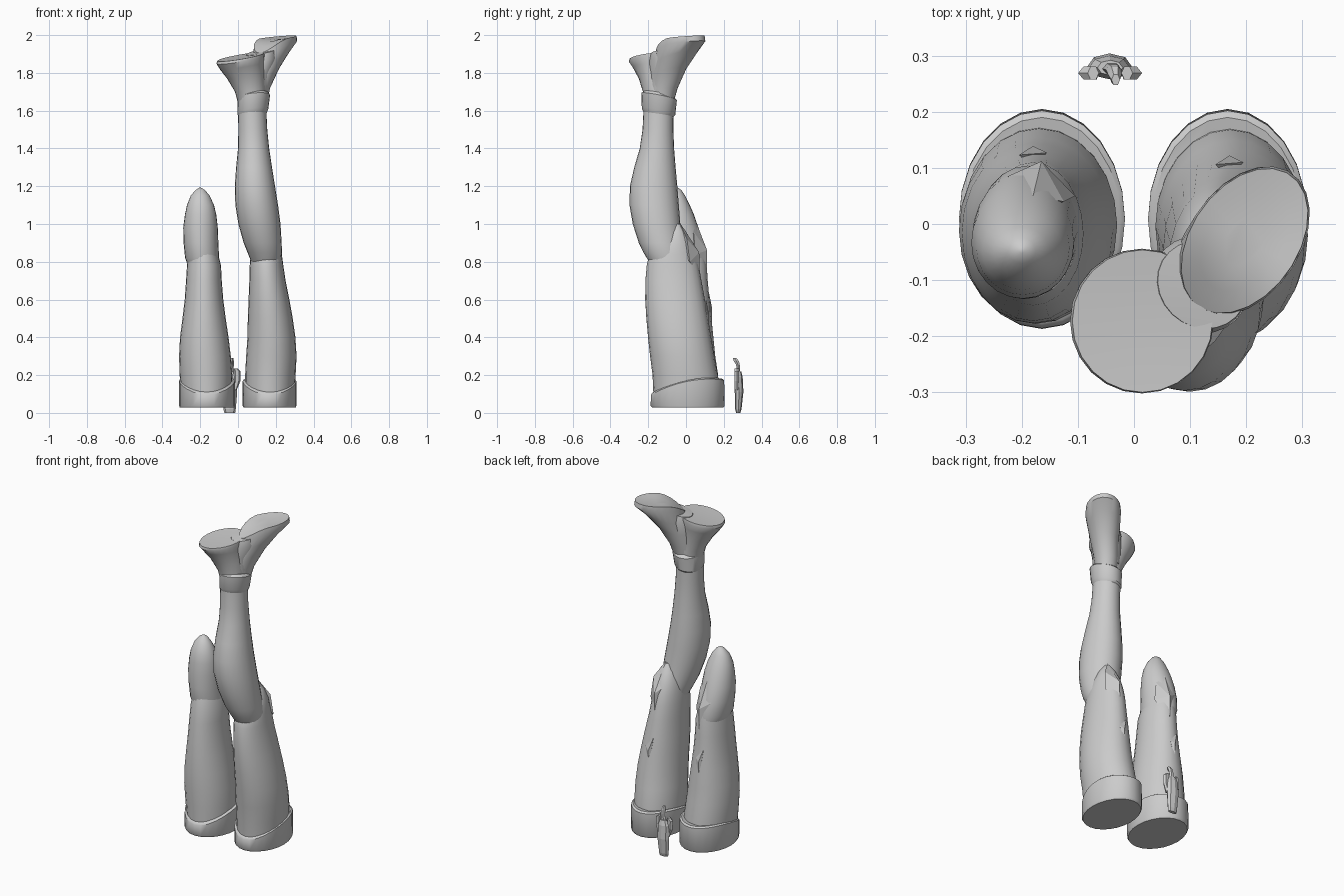
import bpy, bmesh
from math import sin, cos, pi, radians
from mathutils import Vector


def ell(cx, cy, z, a, b, rot=0, sx=0, sy=0, n=24):
    """Elliptical ring, optionally rotated and with sloped height."""
    pts = []
    r = radians(rot)
    for i in range(n):
        t = 2 * pi * i / n - r
        u, v = a * cos(t), b * sin(t)
        x, y = u * cos(r) - v * sin(r), u * sin(r) + v * cos(r)
        pts.append(Vector((cx + x, cy + y, z + sx * x + sy * y)))
    return pts


def box(z, x0, x1, y0, y1, sx=0, sy=0, n=24):
    """Elliptical ring given by its extents."""
    return ell((x0 + x1) / 2, (y0 + y1) / 2, z, (x1 - x0) / 2, (y1 - y0) / 2, 0, sx, sy, n)


def sag(ring, cx, k):
    """Raise the sides of a ring so its middle dips."""
    return [Vector((p.x, p.y, p.z + k * (p.x - cx) ** 2)) for p in ring]


def curl(ring):
    """Bend the rear of the toe sole down towards the arch."""
    out = []
    for p in ring:
        u = (p.x - .2) * .574 + (p.y + .03) * .819
        out.append(Vector((p.x, p.y, p.z - 3.2 * max(0, -u) ** 2)))
    return out


def finish(name, bm, angle):
    bmesh.ops.recalc_face_normals(bm, faces=bm.faces)
    me = bpy.data.meshes.new(name)
    bm.to_mesh(me)
    bm.free()
    ob = bpy.data.objects.new(name, me)
    bpy.context.collection.objects.link(ob)
    if angle:
        bpy.ops.object.select_all(action='DESELECT')
        ob.select_set(True)
        bpy.context.view_layer.objects.active = ob
        bpy.ops.object.shade_smooth_by_angle(angle=radians(angle))
    return ob


def loft(name, rings, angle=40):
    bm = bmesh.new()
    vs = [[bm.verts.new(p) for p in r] for r in rings]
    n = len(rings[0])
    for a, b in zip(vs, vs[1:]):
        for i in range(n):
            j = (i + 1) % n
            bm.faces.new((a[i], a[j], b[j], b[i]))
    bm.faces.new(vs[0])
    bm.faces.new(vs[-1])
    return finish(name, bm, angle)


def plate(name, outline, peak, depth):
    """Faceted pad: outline with a raised centre and a sunk back."""
    bm = bmesh.new()
    o = [bm.verts.new(p) for p in outline]
    p = bm.verts.new(peak)
    q = bm.verts.new((peak[0], peak[1] - depth, peak[2]))
    for i in range(len(o)):
        j = (i + 1) % len(o)
        bm.faces.new((o[i], o[j], p))
        bm.faces.new((o[j], o[i], q))
    return finish(name, bm, 0)


# Cuffs around the base of both thighs
for name, x0, x1 in (("left_cuff", -.312, -.016), ("right_cuff", .025, .309)):
    c = (x0 + x1) / 2
    loft(name, [box(.028, x0 + .004, x1 - .004, -.18, .197),
                box(.038, x0, x1, -.187, .205),
                sag(box(.135, x0, x1, -.186, .202, 0, .2), c, 1.6),
                sag(box(.145, x0 + .008, x1 - .008, -.176, .19, 0, .2), c, 1.6)])

# Left thigh, tapering up to the knee
loft("left_thigh", [box(*s) for s in (
    (.035, -.295, -.035, -.17, .18), (.2, -.309, -.03, -.174, .17),
    (.3, -.312, -.038, -.178, .155), (.4, -.307, -.05, -.177, .145),
    (.5, -.294, -.065, -.173, .135), (.6, -.282, -.078, -.165, .124),
    (.7, -.275, -.086, -.155, .115), (.78, -.27, -.09, -.145, .11),
    (.84, -.262, -.105, -.13, .1))])

# Rounded stump of the folded left knee
loft("left_knee", [box(*s) for s in (
    (.78, -.265, -.1, -.12, .105), (.82, -.28, -.1, -.132, .104),
    (.9, -.288, -.104, -.134, .09), (.98, -.29, -.107, -.133, .066),
    (1.05, -.281, -.115, -.126, .042), (1.1, -.27, -.127, -.117, .02),
    (1.15, -.25, -.15, -.095, -.005), (1.18, -.225, -.175, -.07, -.025),
    (1.192, -.205, -.195, -.052, -.042))])

# Right thigh, closing over the knee joint
loft("right_thigh", [box(*s) for s in (
    (.035, .04, .295, -.17, .18), (.2, .038, .305, -.177, .168),
    (.3, .043, .31, -.19, .15), (.4, .05, .304, -.201, .133),
    (.5, .052, .29, -.21, .117), (.6, .056, .272, -.216, .1),
    (.7, .06, .252, -.215, .082), (.78, .062, .24, -.208, .068),
    (.84, .068, .232, -.195, .053), (.9, .08, .222, -.15, .033),
    (.96, .105, .2, -.1, 0), (1.0, .135, .17, -.07, -.03))])

# Right calf rising from the bent knee to the ankle
loft("right_calf", [box(*s) for s in (
    (.8, .07, .225, -.195, 0), (.85, .05, .233, -.226, -.01),
    (.9, .03, .231, -.25, -.018), (1., .002, .225, -.282, -.03),
    (1.1, -.014, .212, -.299, -.038), (1.2, -.017, .196, -.297, -.046),
    (1.3, -.01, .18, -.274, -.055), (1.4, 0, .165, -.245, -.063),
    (1.5, .002, .155, -.23, -.067), (1.6, 0, .15, -.225, -.066))])

# Folded collar around the ankle
loft("ankle_collar", [
    box(1.575, .004, .15, -.222, -.07, .1, -.15),
    box(1.595, -.004, .16, -.234, -.057, .15, -.2),
    box(1.675, -.001, .17, -.236, -.048, .1, -.2),
    box(1.69, .012, .158, -.218, -.066, .1, -.2)], 35)

# Heel flaring out to a tilted sole
loft("heel", [
    ell(.075, -.145, 1.62, .07, .075), ell(.066, -.148, 1.7, .082, .08),
    ell(.042, -.158, 1.77, .1, .092), ell(.022, -.168, 1.835, .116, .114, 0, .16, .05),
    ell(.014, -.173, 1.87, .128, .129, 0, .17, .09),
    ell(.015, -.173, 1.885, .125, .127, 0, .17, .1),
    ell(.015, -.173, 1.881, .06, .06, 0, .17, .1)])

# Front of the foot, sole facing up and curling down at the rear
loft("toe", [
    ell(.092, -.13, 1.64, .065, .06, 55), ell(.1, -.118, 1.72, .078, .066, 55),
    ell(.135, -.09, 1.8, .1, .074, 55, .25, .2),
    ell(.17, -.055, 1.88, .127, .088, 55, .25, .2)] + [curl(r) for r in (
    ell(.197, -.03, 1.953, .147, .098, 55, .09, .08),
    ell(.197, -.03, 1.985, .143, .095, 55, .07, .06),
    ell(.197, -.03, 1.98, .1, .065, 55, .07, .06),
    ell(.197, -.03, 1.977, .05, .03, 55, .07, .06))])

# Arch bridging heel and toe
loft("arch", [
    ell(.085, -.13, 1.7, .075, .07, 50), ell(.1, -.115, 1.8, .085, .078, 50),
    ell(.118, -.108, 1.87, .085, .09, 50, .15, .1),
    ell(.122, -.108, 1.912, .075, .083, 50, .2, .15),
    ell(.122, -.108, 1.914, .04, .04, 50, .2, .15)], 50)

# Faceted knee pads on the back-facing knees
plate("left_knee_pad", [(-.165, .11, .7), (-.105, .05, .84), (-.125, .04, .96),
                        (-.18, .05, 1.02), (-.225, .085, .9)], (-.165, .112, .86), .09)
plate("right_knee_pad", [(.16, .072, .72), (.225, .02, .8), (.215, .005, .92),
                         (.16, -.035, 1.01), (.115, .01, .9)], (.165, .07, .85), .1)

# Shallow cloth creases along the thighs
for name, cx, y, z in (("left_crease", -.18, .127, .55), ("right_crease", .17, .11, .52)):
    plate(name, [(cx - .025, y - .004, z + .08), (cx, y + .008, z - .1), (cx + .025, y, z + .02)],
          (cx, y + .012, z), .04)

# Small separate sheath with side wings and a hooked grip
loft("sheath", [box(*s, n=8) for s in (
    (0, -.072, -.015, .265, .287), (.02, -.077, -.012, .26, .294),
    (.11, -.083, -.004, .258, .304), (.19, -.08, -.008, .258, .3),
    (.22, -.065, -.02, .265, .292))], 0)
for s, name in ((-1, "left_wing"), (1, "right_wing")):
    c = -.0425
    loft(name, [box(z, *sorted((c + s * .02, c + s * w)), .256, .282, n=6)
                for z, w in ((.12, .035), (.17, .056), (.22, .057), (.235, .04))], 0)
loft("grip", [box(*s, n=6) for s in (
    (.2, -.06, -.025, .268, .288), (.255, -.05, -.022, .264, .286),
    (.275, -.046, -.022, .25, .282), (.29, -.04, -.025, .246, .268))], 0)
